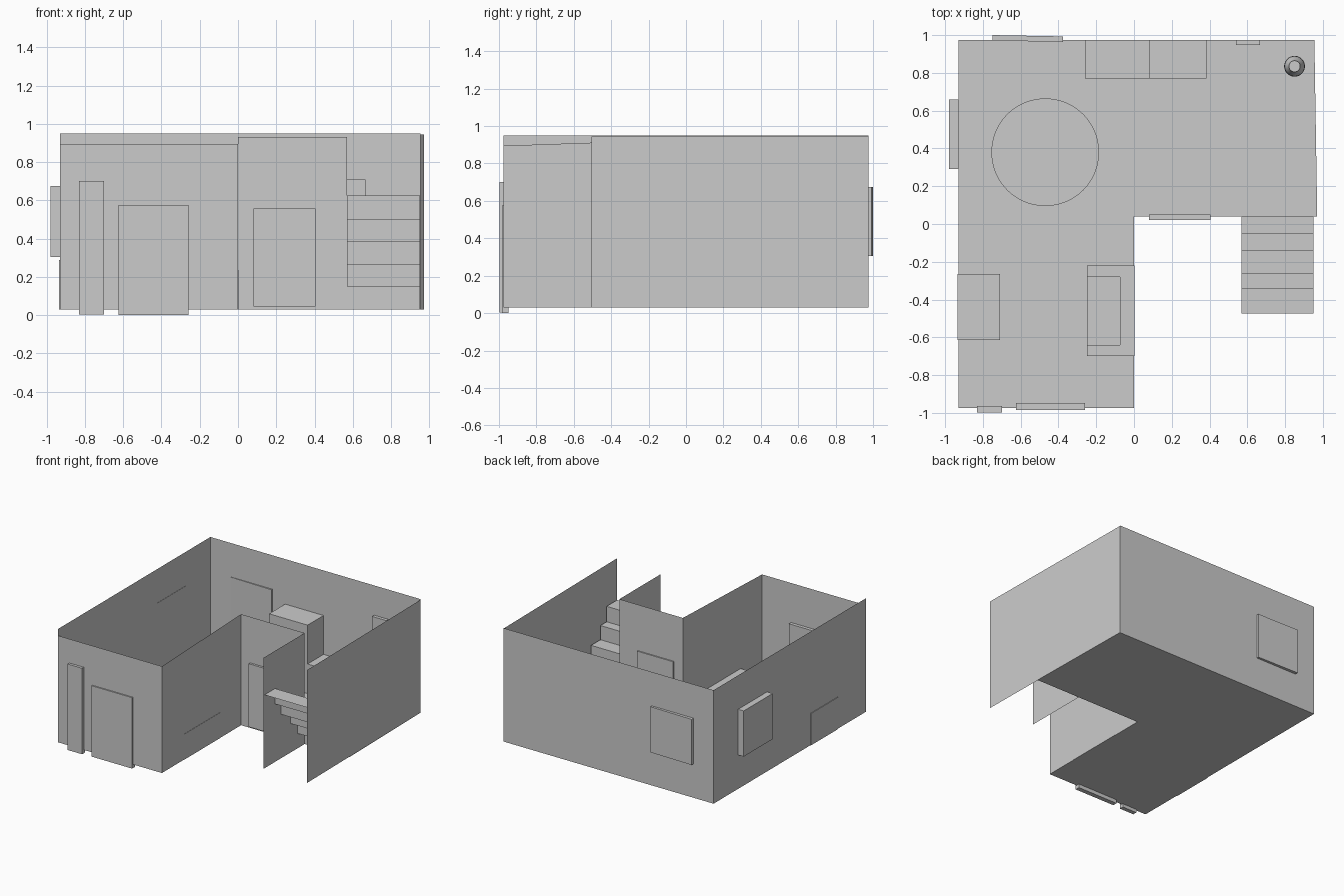
import bpy, bmesh
from math import cos, sin, tau

if "Cube" in bpy.data.objects:
    bpy.data.objects.remove(bpy.data.objects["Cube"])

FLOOR = 0.03


def mesh_object(name, verts, faces):
    me = bpy.data.meshes.new(name)
    me.from_pydata(verts, [], faces)
    ob = bpy.data.objects.new(name, me)
    bpy.context.collection.objects.link(ob)
    return ob


def wall(name, a, b, top_a, top_b):
    """Single upright sheet from point a to point b."""
    return mesh_object(name, [(*a, FLOOR), (*b, FLOOR), (*b, top_b), (*a, top_a)],
                       [(0, 1, 2, 3)])


def prism(name, outline, z0, z1):
    """Closed solid from a flat outline."""
    bm = bmesh.new()
    face = bm.faces.new([bm.verts.new((x, y, z0)) for x, y in outline])
    top = bmesh.ops.extrude_face_region(bm, geom=[face])["geom"]
    for v in top:
        if isinstance(v, bmesh.types.BMVert):
            v.co.z = z1
    bmesh.ops.recalc_face_normals(bm, faces=bm.faces)
    ob = mesh_object(name, [], [])
    bm.to_mesh(ob.data)
    bm.free()
    return ob


def box(name, x0, x1, y0, y1, z0, z1):
    return prism(name, [(x0, y0), (x1, y0), (x1, y1), (x0, y1)], z0, z1)


def lathe(name, centre, profile, n=48):
    """Solid of revolution from (radius, z) pairs, capped at both ends."""
    cx, cy = centre
    verts = [(cx + r * cos(tau * i / n), cy + r * sin(tau * i / n), z)
             for r, z in profile for i in range(n)]
    rows = len(profile)
    faces = [(k * n + i, k * n + (i + 1) % n, (k + 1) * n + (i + 1) % n, (k + 1) * n + i)
             for k in range(rows - 1) for i in range(n)]
    faces += [tuple(reversed(range(n))), tuple(range((rows - 1) * n, rows * n))]
    ob = mesh_object(name, verts, faces)
    bpy.context.view_layer.objects.active = ob
    ob.select_set(True)
    bpy.ops.object.shade_smooth_by_angle(angle=0.7)
    ob.select_set(False)
    return ob


# L-shaped floor sheet
plan = [(-0.93, -0.975), (0, -0.975), (0, 0.04), (0.97, 0.04), (0.955, 0.975), (-0.93, 0.975)]
mesh_object("floor", [(x, y, FLOOR) for x, y in plan], [tuple(range(6))])

# Thin walls
wall("back_wall", (-0.93, 0.975), (0.955, 0.975), 0.95, 0.95)
wall("left_wall", (-0.93, -0.975), (-0.93, 0.975), 0.95, 0.95)
wall("front_wall", (-0.93, -0.975), (0, -0.975), 0.895, 0.895)
wall("inner_side_wall", (0, -0.975), (0, 0.04), 0.895, 0.93)
wall("inner_front_wall", (0, 0.04), (0.57, 0.04), 0.93, 0.93)
wall("stair_wall", (0.57, 0.04), (0.57, -0.49), 0.93, 0.93)
wall("right_wall", (0.955, 0.975), (0.973, -0.505), 0.945, 0.945)

# Staircase: folded sheet rising towards the front
ys = [0.04, -0.05, -0.14, -0.26, -0.34, -0.475]
zs = [FLOOR, 0.15, 0.265, 0.385, 0.5, 0.625]
path = [(ys[0], zs[0])]
for i in range(5):
    path += [(ys[i], zs[i + 1]), (ys[i + 1], zs[i + 1])]
mesh_object("stairs", [(x, y, z) for y, z in path for x in (0.57, 0.95)],
            [(2 * i, 2 * i + 1, 2 * i + 3, 2 * i + 2) for i in range(len(path) - 1)])

# Doors and windows
box("front_door", -0.625, -0.26, -0.985, -0.948, 0.0, 0.575)
box("front_narrow_panel", -0.83, -0.70, -0.997, -0.963, 0.003, 0.70)
box("inner_door", 0.08, 0.405, 0.022, 0.05, 0.045, 0.557)
box("left_window", -0.98, -0.928, 0.29, 0.66, 0.305, 0.675)
prism("back_window", [(-0.75, 0.972), (-0.375, 0.963), (-0.375, 0.993), (-0.75, 1.0)], 0.305, 0.675)
box("back_narrow_panel", 0.54, 0.667, 0.947, 0.973, FLOOR, 0.71)

# Kitchen units
box("tall_cupboard", -0.26, 0.085, 0.77, 0.975, FLOOR, 0.585)
box("counter", 0.085, 0.385, 0.77, 0.975, FLOOR, 0.27)

# Living area
box("low_cabinet", -0.935, -0.71, -0.615, -0.265, FLOOR, 0.288)
prism("sofa_frame", [(-0.25, -0.70), (0.002, -0.70), (0.002, -0.22), (-0.25, -0.22),
                     (-0.25, -0.28), (-0.075, -0.28), (-0.075, -0.64), (-0.25, -0.64)], FLOOR, 0.237)
box("sofa_seat", -0.25, -0.075, -0.64, -0.28, FLOOR, 0.14)

# Round table on a pedestal
lathe("round_table", (-0.47, 0.38), [(0.12, FLOOR), (0.12, 0.045), (0.035, 0.055), (0.035, 0.225),
                                     (0.285, 0.225), (0.285, 0.25)], 64)

# Corner vase
lathe("corner_vase", (0.85, 0.835), [(0.032, FLOOR), (0.045, 0.06), (0.055, 0.11), (0.053, 0.15),
                                     (0.043, 0.19), (0.03, 0.215), (0.03, 0.24)])
